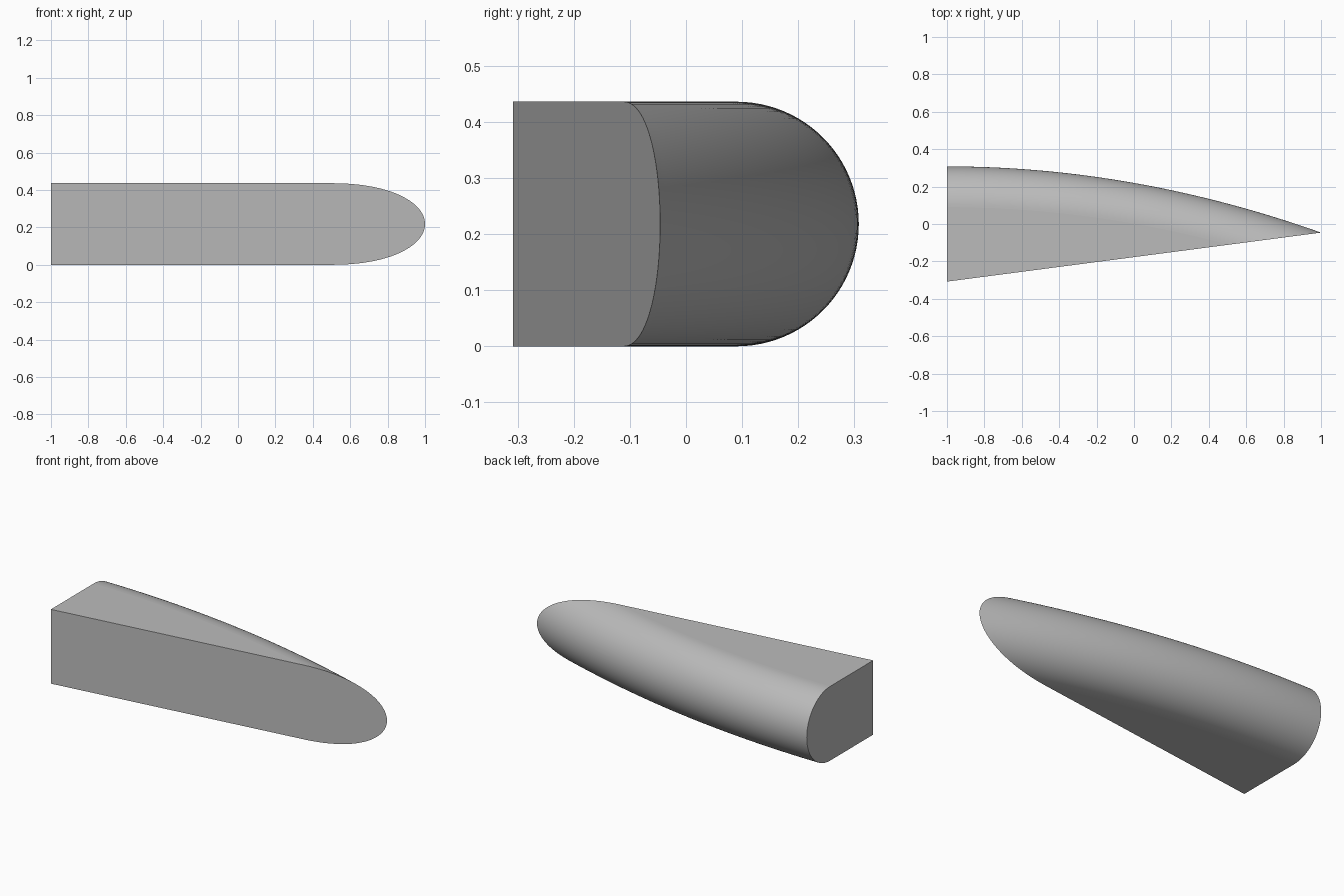
import bpy
import bmesh
import math

cube = bpy.data.objects.get("Cube")
if cube:
    bpy.data.objects.remove(cube, do_unlink=True)

RADIUS = 0.218        # half height, radius of the rounded back
HALF_DEPTH = 0.308
TIP_Y = -0.046
LENGTH = 2.0
ROWS, COLS = 48, 48

SLOPE = (TIP_Y + HALF_DEPTH) / LENGTH              # flat front face
BEND = (HALF_DEPTH - TIP_Y) / LENGTH ** 2          # curved back


def run_length(y):
    """Distance from the end cap at which the swept back meets the front face."""
    return (-SLOPE + math.sqrt(SLOPE ** 2 + 4 * BEND * (y + HALF_DEPTH))) / (2 * BEND)


material = bpy.data.materials.new("light grey")
material.use_nodes = True
grey = (0.5, 0.5, 0.5, 1)
material.diffuse_color = grey
material.node_tree.nodes["Principled BSDF"].inputs["Base Color"].default_value = grey

bm = bmesh.new()

# Half-round section swept along the bend, each row trimmed at the front plane
grid = []
for i in range(ROWS + 1):
    angle = math.pi * (0.5 - i / ROWS)
    y = HALF_DEPTH - RADIUS + RADIUS * math.cos(angle)
    z = RADIUS + RADIUS * math.sin(angle)
    end = run_length(y)
    row = []
    for j in range(COLS + 1):
        u = end * j / COLS
        row.append(bm.verts.new((u - LENGTH / 2, y - BEND * u * u, z)))
    grid.append(row)

for upper, lower in zip(grid, grid[1:]):
    for j in range(COLS):
        face = bm.faces.new((upper[j], lower[j], lower[j + 1], upper[j + 1]))
        face.smooth = True

# Flat faces: top, bottom, end cap and slanted front
top_corner = bm.verts.new((-LENGTH / 2, -HALF_DEPTH, 2 * RADIUS))
low_corner = bm.verts.new((-LENGTH / 2, -HALF_DEPTH, 0))
bm.faces.new([top_corner] + grid[0])
bm.faces.new([low_corner] + grid[-1])
bm.faces.new([low_corner, top_corner] + [row[0] for row in grid])
bm.faces.new([low_corner, top_corner] + [row[-1] for row in grid])
bmesh.ops.recalc_face_normals(bm, faces=bm.faces)

mesh = bpy.data.meshes.new("rounded_wedge")
bm.to_mesh(mesh)
bm.free()
mesh.materials.append(material)
wedge = bpy.data.objects.new("rounded_wedge", mesh)
bpy.context.collection.objects.link(wedge)
